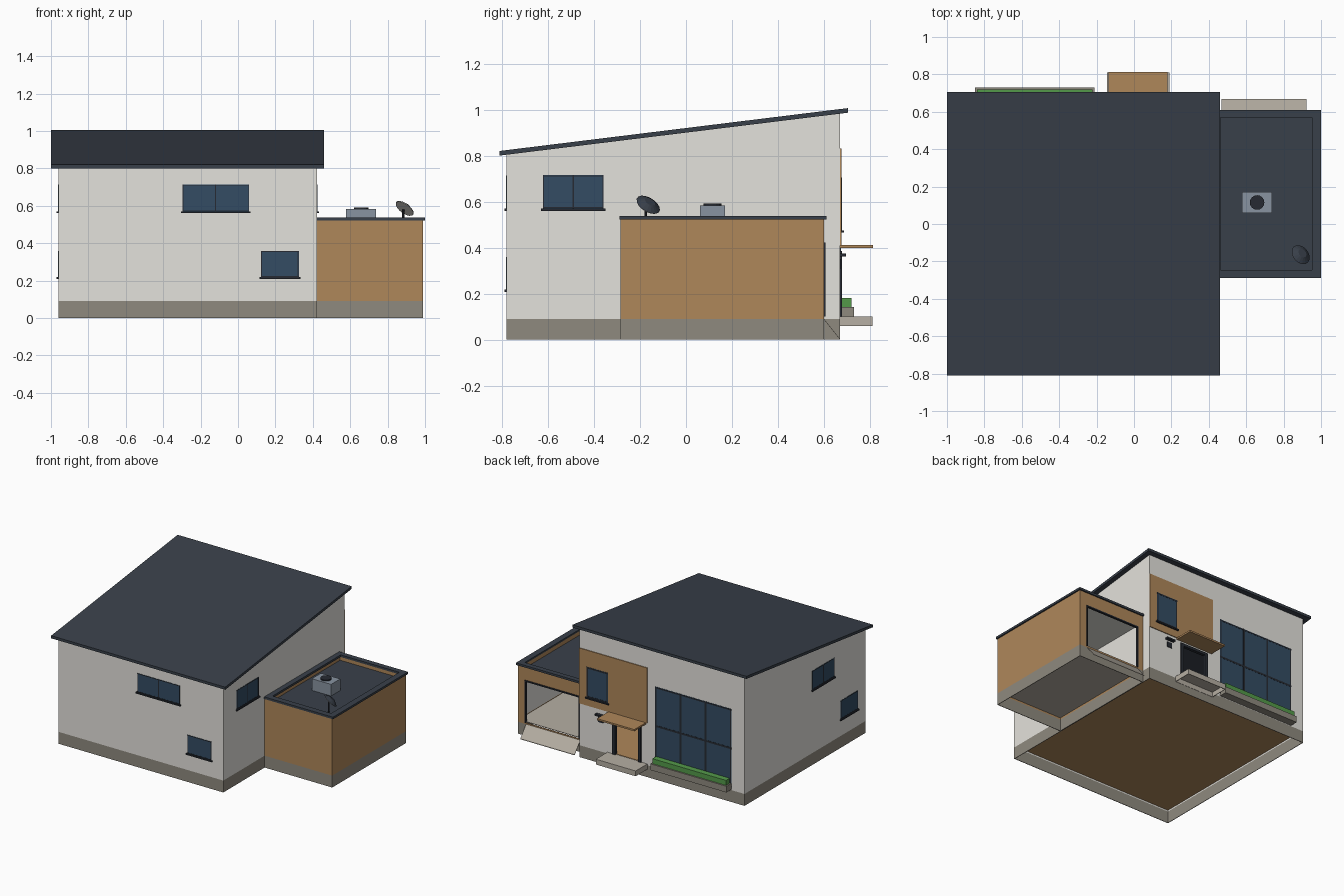
import bpy, bmesh
from mathutils import Vector, Matrix

if "Cube" in bpy.data.objects:
    bpy.data.objects.remove(bpy.data.objects["Cube"])

# ---- colours (given as sRGB bytes, stored linear)
def mat(name, *rgb):
    m = bpy.data.materials.new(name)
    lin = [((c / 255 + 0.055) / 1.055) ** 2.4 for c in rgb]
    m.diffuse_color = (*lin, 1)
    m.use_nodes = True
    m.node_tree.nodes["Principled BSDF"].inputs["Base Color"].default_value = m.diffuse_color
    return m

WALL = mat("render_white", 228, 226, 220)
WOOD = mat("wood_cladding", 175, 135, 90)
ROOF = mat("slate_roof", 57, 64, 74)
PLINTH = mat("plinth_grey", 143, 138, 127)
GLASS = mat("blue_glass", 51, 76, 99)
FRAME = mat("dark_frame", 38, 42, 50)
STONE = mat("pale_stone", 182, 175, 163)
GREEN = mat("hedge_green", 84, 154, 74)
METAL = mat("unit_grey", 137, 148, 161)

# ---- helpers
def finish(name, bm, *mats):
    me = bpy.data.meshes.new(name)
    bmesh.ops.recalc_face_normals(bm, faces=bm.faces)
    bm.to_mesh(me)
    bm.free()
    for m in mats:
        me.materials.append(m)
    ob = bpy.data.objects.new(name, me)
    bpy.context.collection.objects.link(ob)
    return ob

def box(name, x0, x1, y0, y1, z0, z1, m, shape=None):
    bm = bmesh.new()
    bmesh.ops.create_cube(bm, size=1)
    for v in bm.verts:
        v.co = Vector(((x0 + x1) / 2 + v.co.x * (x1 - x0),
                       (y0 + y1) / 2 + v.co.y * (y1 - y0),
                       (z0 + z1) / 2 + v.co.z * (z1 - z0)))
        if shape:
            shape(v)
    return finish(name, bm, m)

def cylinder(name, loc, r1, r2, depth, m, n=16, axis=(0, 0, 1)):
    bm = bmesh.new()
    rot = Vector((0, 0, 1)).rotation_difference(Vector(axis)).to_matrix().to_4x4()
    bmesh.ops.create_cone(bm, cap_ends=True, segments=n, radius1=r1, radius2=r2,
                          depth=depth, matrix=Matrix.Translation(loc) @ rot)
    return finish(name, bm, m)

def carve(ob, cutters, cuts_z, mats, rule):
    """Cut out the boxes, slice at the given heights, colour faces by rule."""
    for c in cutters:
        md = ob.modifiers.new("cut", 'BOOLEAN')
        md.object, md.solver = c, 'EXACT'
    dg = bpy.context.evaluated_depsgraph_get()
    me = bpy.data.meshes.new_from_object(ob.evaluated_get(dg))
    ob.modifiers.clear()
    ob.data = me
    for c in cutters:
        bpy.data.objects.remove(c)
    me.materials.clear()
    for m in mats:
        me.materials.append(m)
    bm = bmesh.new()
    bm.from_mesh(me)
    for z in cuts_z:
        bmesh.ops.bisect_plane(bm, geom=bm.verts[:] + bm.edges[:] + bm.faces[:],
                               plane_co=(0, 0, z), plane_no=(0, 0, 1))
    for f in bm.faces:
        f.material_index = rule(f.calc_center_median())
    bm.to_mesh(me)
    bm.free()

def on_wall(name, side, plane, u0, u1, d0, d1, z0, z1, m):
    """Box on a wall; side is like '+x', u runs along the wall, d is outward depth."""
    s = 1 if side[0] == '+' else -1
    a, b = sorted((plane + s * d0, plane + s * d1))
    if side[1] == 'x':
        return box(name, a, b, u0, u1, z0, z1, m)
    return box(name, u0, u1, a, b, z0, z1, m)

def window(name, side, plane, u0, u1, z0, z1, cols=1, rows=1, bar=0.007, sill=True):
    """Glass plate, bars inside its outline, optional projecting sill."""
    on_wall(name + "_glass", side, plane, u0, u1, -0.001, 0.0015, z0, z1, GLASS)
    for i in range(cols + 1):
        u = u0 + bar / 2 + (u1 - u0 - bar) * i / cols
        w = bar / 2 if 0 < i < cols else bar / 3
        on_wall(name + "_upright", side, plane, u - w, u + w, -0.001, 0.003, z0, z1, FRAME)
    for j in range(rows + 1):
        z = z0 + bar / 2 + (z1 - z0 - bar) * j / rows
        w = bar / 2 if 0 < j < rows else bar / 3
        on_wall(name + "_rail", side, plane, u0, u1, -0.001, 0.0027, z - w, z + w, FRAME)
    if sill:
        on_wall(name + "_sill", side, plane, u0 - 0.008, u1 + 0.008, -0.001, 0.01, z0 - 0.01, z0, FRAME)

# ---- main house: thin hollow walls with sloping top
def slope(v):
    if v.co.z > 0.5:
        v.co.z += 0.80 + (v.co.y + 0.81) * 0.123 - 0.9

T = 0.004
walls = box("house_walls", -0.96, 0.423, -0.78, 0.67, 0, 0.903, WALL, slope)
cut = [box("hollow", -0.96 + T, 0.423 - T, -0.78 + T, 0.67 - T, -0.1, 1.1, WALL, slope),
       box("door_hole", -0.075, 0.125, 0.6, 0.7, 0.10, 0.37, WALL)]
carve(walls, cut, [0.09], [WALL, PLINTH], lambda c: int(c.z < 0.09))
box("house_floor", -0.96 + T, 0.423 - T, -0.78 + T, 0.67 - T, 0.10, 0.104, WOOD)
box("house_roof", -1.0, 0.46, -0.81, 0.705, 0.90, 0.92, ROOF, slope)

# ---- garage: thin hollow wood box with one open front
garage = box("garage_walls", 0.423, 0.99, -0.285, 0.60, 0, 0.525, WOOD)
cut = [box("hollow", 0.423 + T, 0.99 - T, -0.285 + T, 0.60 - T, -0.1, 0.475, WOOD),
       box("roof_well", 0.455, 0.953, -0.248, 0.573, 0.47, 0.7, WOOD),
       box("garage_hole", 0.47, 0.93, 0.5, 0.7, 0.10, 0.42, WOOD)]

def garage_rule(c):
    if c.z < 0.09:
        return 1
    inside = c.x < 0.423 + 2 * T or (c.x < 0.99 - T / 2 and -0.285 + T / 2 < c.y < 0.55)
    return 2 if inside and 0.11 < c.z < 0.476 else 0

carve(garage, cut, [0.09, 0.112], [WOOD, PLINTH, WALL], garage_rule)
box("garage_floor", 0.423 + T, 0.99 - T, -0.285 + T, 0.60 - T, 0.103, 0.107, STONE)
box("garage_ceiling", 0.423 + T, 0.99 - T, -0.285 + T, 0.60 - T, 0.469, 0.4745, WALL)
box("garage_deck", 0.455, 0.953, -0.248, 0.573, 0.475, 0.495, ROOF)
cap = box("garage_parapet_cap", 0.42, 1.0, -0.29, 0.61, 0.522, 0.538, ROOF)
carve(cap, [box("hollow", 0.462, 0.953, -0.245, 0.57, 0.4, 0.6, ROOF)], [], [ROOF], lambda c: 0)
for u0, u1 in ((0.468, 0.478), (0.922, 0.932)):
    box("garage_frame_side", u0, u1, 0.59, 0.606, 0.10, 0.423, FRAME)
box("garage_frame_top", 0.468, 0.932, 0.59, 0.606, 0.413, 0.423, FRAME)

# sloping sheet ramp in front of the garage
def ramp(v):
    if v.co.y > 0.63:
        v.co.z -= 0.085

box("garage_ramp", 0.467, 0.922, 0.60, 0.668, 0.086, 0.09, STONE, ramp)

# ---- rooftop unit and dish
box("rooftop_unit", 0.577, 0.739, 0.06, 0.17, 0.49, 0.583, METAL)
cylinder("rooftop_fan", (0.658, 0.115, 0.586), 0.039, 0.039, 0.012, FRAME)
n = Vector((0.53, 0.45, 0.72)).normalized()
centre = Vector((0.896, -0.16, 0.593))
cylinder("dish_back", centre, 0.057, 0.025, 0.018, ROOF, 16, n)
cylinder("dish_face", centre - n * 0.0105, 0.055, 0.055, 0.003, WALL, 16, n)
cylinder("dish_post", (0.883, -0.175, 0.535), 0.006, 0.006, 0.09, FRAME, 8)

# ---- windows
window("front_upper_window", '-y', -0.78, -0.298, 0.058, 0.57, 0.713, 2)
window("front_lower_window", '-y', -0.78, 0.122, 0.325, 0.218, 0.358)
window("right_window", '+x', 0.423, -0.622, -0.358, 0.57, 0.715, 2)
window("left_upper_window", '-x', -0.96, -0.405, -0.14, 0.57, 0.713, 2)
window("left_lower_window", '-x', -0.96, -0.685, -0.48, 0.218, 0.358)
window("tall_window", '+y', 0.67, -0.85, -0.21, 0.11, 0.705, 3, 2, 0.014, False)

# ---- entrance side: cladding panel, door, canopy, step, lamp, planter
box("cladding_panel", -0.145, 0.423, 0.668, 0.676, 0.41, 0.83, WOOD)
window("panel_window", '+y', 0.676, 0.18, 0.36, 0.475, 0.705, 1, 1, 0.014)
for u0, u1 in ((-0.095, -0.07), (0.12, 0.145)):
    box("door_frame_side", u0, u1, 0.655, 0.678, 0.10, 0.385, FRAME)
box("door_frame_top", -0.095, 0.145, 0.655, 0.678, 0.365, 0.385, FRAME)
box("door_canopy", -0.135, 0.178, 0.668, 0.812, 0.399, 0.412, WOOD)
step = box("door_step", -0.145, 0.19, 0.668, 0.81, 0.06, 0.10, STONE)
carve(step, [box("hollow", -0.141, 0.186, 0.672, 0.806, 0.0, 0.096, STONE)], [], [STONE], lambda c: 0)
box("wall_lamp", 0.21, 0.28, 0.668, 0.695, 0.362, 0.374, FRAME)
box("lamp_plate", 0.225, 0.265, 0.668, 0.674, 0.31, 0.35, FRAME)
box("planter", -0.85, -0.212, 0.668, 0.73, 0.095, 0.142, PLINTH)
box("planter_hedge", -0.84, -0.222, 0.676, 0.72, 0.14, 0.18, GREEN)
